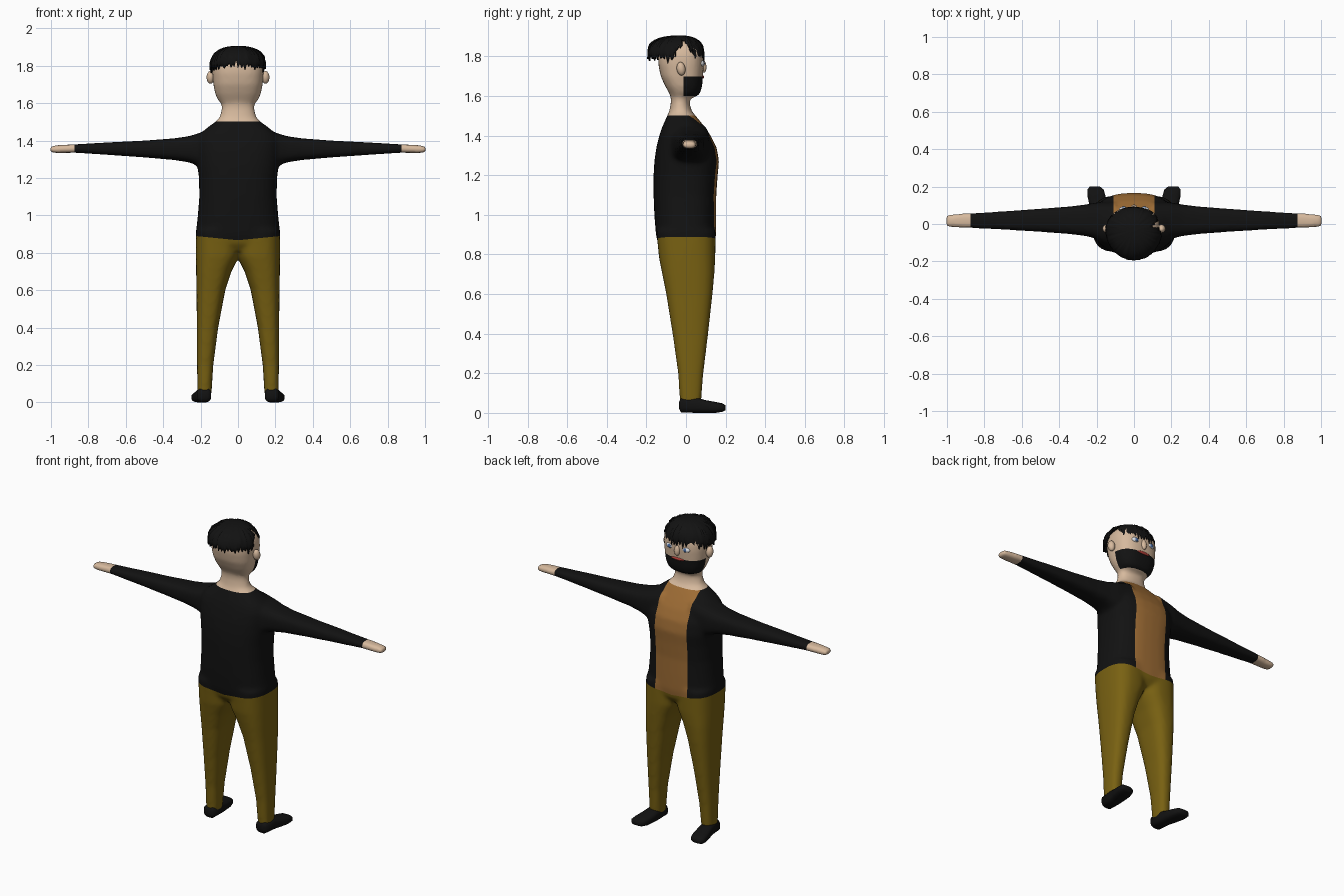
import bpy, bmesh, math, random
from mathutils import Vector

if "Cube" in bpy.data.objects:
    bpy.data.objects.remove(bpy.data.objects["Cube"])

random.seed(4)


def material(name, rgb):
    m = bpy.data.materials.new(name)
    m.diffuse_color = (*rgb, 1)
    m.use_nodes = True
    m.node_tree.nodes["Principled BSDF"].inputs["Base Color"].default_value = m.diffuse_color
    return m


SKIN = material("skin", (.68, .49, .34))
BLACK = material("black_cloth", (.006, .006, .006))
ORANGE = material("orange_cloth", (.34, .15, .035))
OLIVE = material("olive_cloth", (.19, .12, .006))
WHITE = material("eye_white", (.75, .77, .8))
BLUE = material("iris_blue", (.06, .14, .35))
RED = material("lip_red", (.45, .05, .04))


def loft(bm, rings, axis, power=2.6, sign=1, n=32):
    """Closed tube of rounded-box rings: (position, a_min, a_max, b_min, b_max)."""
    loops = []
    for p, a0, a1, b0, b1 in rings:
        loop = []
        for i in range(n):
            t = 2 * math.pi * i / n
            c, s = math.cos(t), math.sin(t)
            a = (a0 + a1) / 2 + (a1 - a0) / 2 * math.copysign(abs(c) ** (2 / power), c)
            b = (b0 + b1) / 2 + (b1 - b0) / 2 * math.copysign(abs(s) ** (2 / power), s)
            x, y, z = {'x': (p, a, b), 'y': (a, p, b), 'z': (a, b, p)}[axis]
            loop.append(bm.verts.new((sign * x, y, z)))
        loops.append(loop)
    faces = [bm.faces.new((u[i], u[(i + 1) % n], v[(i + 1) % n], v[i]))
             for u, v in zip(loops, loops[1:]) for i in range(n)]
    faces += [bm.faces.new(loops[0]), bm.faces.new(loops[-1])]
    bmesh.ops.recalc_face_normals(bm, faces=faces)


def finish(name, bm, mats):
    me = bpy.data.meshes.new(name)
    bm.to_mesh(me)
    bm.free()
    for m in mats:
        me.materials.append(m)
    for p in me.polygons:
        p.use_smooth = True
    ob = bpy.data.objects.new(name, me)
    bpy.context.collection.objects.link(ob)
    return ob


def ball(name, loc, size, mat, rot=0):
    bpy.ops.mesh.primitive_uv_sphere_add(segments=20, ring_count=12, location=loc)
    ob = bpy.context.object
    ob.name, ob.scale, ob.rotation_euler.x = name, size, rot
    ob.data.materials.append(mat)
    bpy.ops.object.shade_smooth()
    return ob


def sym(rows):
    return [(z, -w, w, b, f) for z, w, b, f in rows]


# body: torso, neck and head, arms and legs fused into one skin
bm = bmesh.new()
loft(bm, sym([(.81, .15, -.11, .12), (.85, .215, -.14, .145), (.9, .226, -.152, .152),
              (1.0, .215, -.16, .153), (1.1, .207, -.164, .153), (1.2, .209, -.164, .16),
              (1.27, .218, -.16, .167), (1.34, .225, -.15, .155), (1.4, .225, -.135, .125),
              (1.44, .2, -.122, .097), (1.48, .15, -.104, .066), (1.505, .115, -.093, .045)]), 'z')
loft(bm, sym([(1.44, .13, -.1, .06), (1.5, .118, -.093, .045), (1.53, .096, -.083, .027),
              (1.57, .087, -.076, .017), (1.6, .09, -.078, .03)]), 'z', 2.2)
loft(bm, sym([(1.595, .07, -.06, .045), (1.61, .104, -.082, .07), (1.65, .122, -.105, .082),
              (1.7, .132, -.128, .086), (1.76, .137, -.14, .09), (1.8, .137, -.14, .088),
              (1.84, .126, -.13, .078), (1.87, .1, -.105, .055), (1.892, .05, -.06, .015)]), 'z')
for s in (1, -1):
    loft(bm, [(.1, -.09, .12, 1.26, 1.47), (.2, -.078, .115, 1.26, 1.443),
              (.26, -.064, .104, 1.283, 1.424), (.34, -.054, .094, 1.296, 1.412),
              (.5, -.042, .082, 1.31, 1.4), (.7, -.03, .068, 1.324, 1.39),
              (.87, -.022, .058, 1.335, 1.38), (.96, -.02, .054, 1.333, 1.376),
              (.99, -.016, .05, 1.335, 1.372), (1.004, -.01, .045, 1.338, 1.368)], 'x', 3, s)
    loft(bm, [(.92, -.02, .225, -.15, .15), (.78, -.005, .225, -.136, .148),
              (.7, .035, .224, -.12, .143), (.6, .068, .222, -.1, .134),
              (.4, .106, .22, -.068, .112), (.2, .132, .219, -.04, .088),
              (.04, .142, .217, -.03, .075)], 'z', 2.6, s)
rough = finish("rough_body", bm, [])
mod = rough.modifiers.new("fuse", 'REMESH')
mod.mode, mod.voxel_size = 'VOXEL', .011
mod = rough.modifiers.new("soften", 'SMOOTH')
mod.factor, mod.iterations = .5, 8
fused = bpy.data.meshes.new_from_object(rough.evaluated_get(bpy.context.evaluated_depsgraph_get()))
bpy.data.objects.remove(rough)
bm = bmesh.new()
bm.from_mesh(fused)

# clean colour borders: cuffs, jacket opening, waist, collar, beard
cuts = [((s * .875, 0, 0), (1, 0, 0)) for s in (1, -1)]
cuts += [((s * .11, 0, 0), (1, 0, 0)) for s in (1, -1)]
cuts += [((0, 0, .867), (s * .1, 0, -1)) for s in (1, -1)]
cuts += [((0, 0, 1.502), (0, 0, 1)), ((0, 0, 1.6), (0, 0, 1)),
         ((0, 0, 1.7), (0, 0, 1)), ((0, -.012, 0), (0, 1, 0))]
for co, no in cuts:
    bmesh.ops.bisect_plane(bm, geom=bm.verts[:] + bm.edges[:] + bm.faces[:],
                           plane_co=co, plane_no=Vector(no).normalized())
for f in bm.faces:
    x, y, z = f.calc_center_median()
    if z > 1.502:
        f.material_index = 1 if 1.6 < z < 1.7 and y > -.012 else 0
    elif abs(x) > .875:
        f.material_index = 0
    elif z < .867 + .1 * abs(x):
        f.material_index = 3
    else:
        f.material_index = 2 if abs(x) < .11 and y > 0 else 1
finish("body", bm, [SKIN, BLACK, ORANGE, OLIVE])

# shoes, ears and eyes in pairs
for s, side in ((1, "right"), (-1, "left")):
    bm = bmesh.new()
    loft(bm, [(-.035, .16, .2, .02, .055), (-.025, .143, .22, .003, .075), (.05, .143, .225, 0, .078),
              (.1, .146, .238, 0, .064), (.15, .152, .249, 0, .055), (.185, .163, .25, .006, .048),
              (.2, .182, .236, .014, .038)], 'y', 2.8, s)
    finish(side + "_shoe", bm, [BLACK])
    ball(side + "_ear", (s * .147, -.025, 1.738), (.021, .022, .034), SKIN, .15)
    ball(side + "_eye", (s * .055, .078, 1.765), (.026, .014, .016), WHITE)
    ball(side + "_iris", (s * .055, .088, 1.765), (.011, .007, .012), BLUE)
ball("nose", (0, .086, 1.752), (.018, .017, .034), SKIN, .15)
ball("mouth", (0, .082, 1.697), (.045, .01, .009), RED)

# hair: ragged cap of locks with a bare parting above one ear
bm = bmesh.new()
N, R = 96, 9
crown = Vector((0, -.03, 1.907))
cols = []
for i in range(N):
    a = 2 * math.pi * i / N
    c, s = math.cos(a), math.sin(a)
    depth = .122 if s > 0 else .165
    tip = random.uniform(-.016, .012) + (.012 if i % 2 else -.012)
    rim = 1.797 - .012 * abs(c) + .012 * max(-s, 0) + tip
    col = []
    for j in range(1, R + 1):
        t = j / R
        r = math.sin(t * math.pi / 2) ** .9 + random.uniform(-.012, .012)
        z = rim + (crown.z - rim) * math.cos(t * math.pi / 2) ** .8
        col.append(bm.verts.new((.152 * r * c, crown.y + depth * r * s, z)))
    cols.append(col)
top = bm.verts.new(crown)
for i in range(N):
    u, v = cols[i], cols[(i + 1) % N]
    bm.faces.new((top, u[0], v[0]))
    mid = (2 * math.pi * (i + .5) / N - .22 + math.pi) % (2 * math.pi) - math.pi
    for j in range(R - 1):
        if abs(mid) > .085 * (j - 2):
            bm.faces.new((u[j], u[j + 1], v[j + 1], v[j]))
bmesh.ops.recalc_face_normals(bm, faces=bm.faces)
bmesh.ops.delete(bm, geom=[v for v in bm.verts if not v.link_faces], context='VERTS')
hair = finish("hair", bm, [BLACK])
mod = hair.modifiers.new("thickness", 'SOLIDIFY')
mod.thickness = .008
